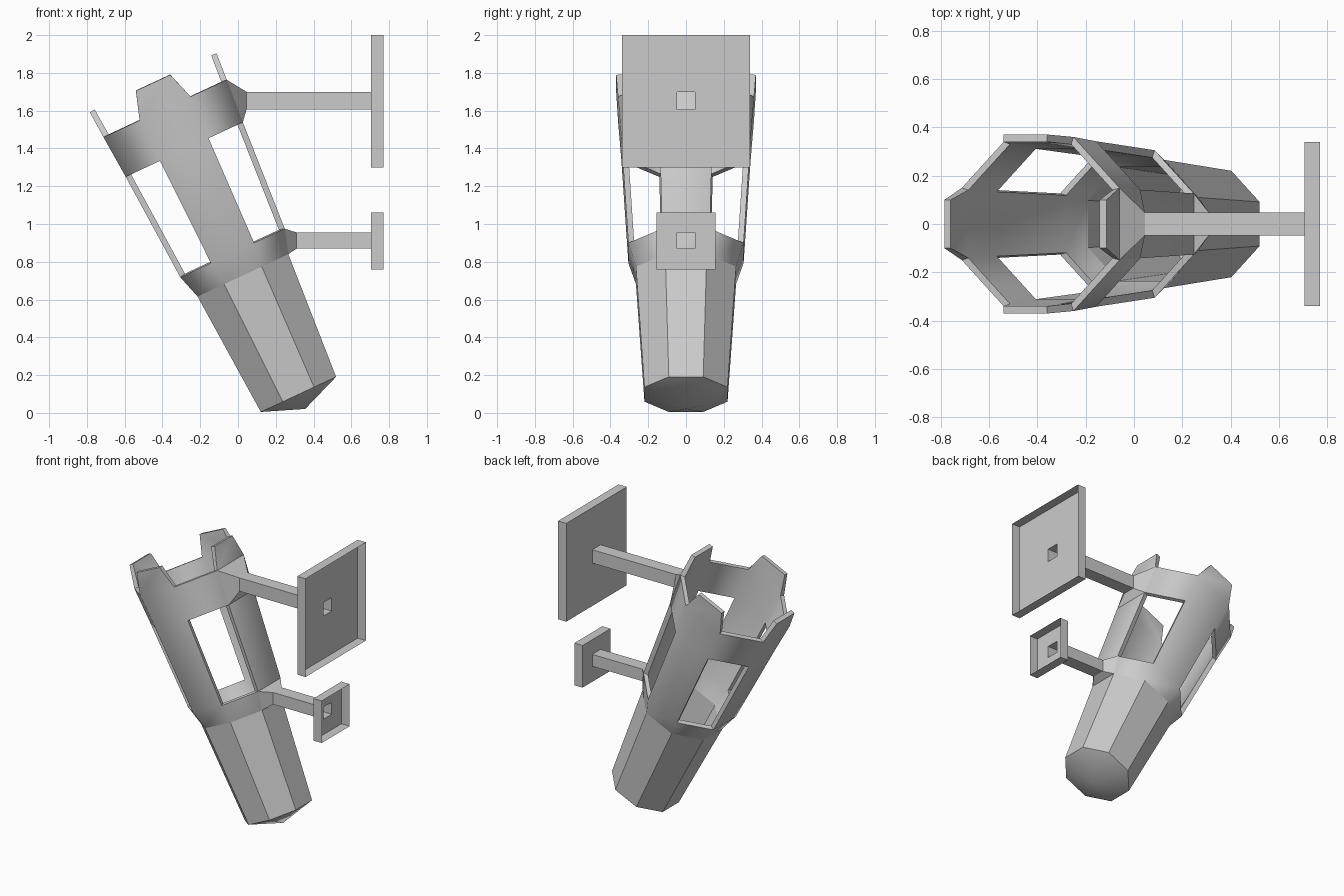
import bpy, bmesh
from math import radians, cos, sin, tan, pi
from mathutils import Matrix, Vector

if "Cube" in bpy.data.objects:
    bpy.data.objects.remove(bpy.data.objects["Cube"])

TILT = Matrix.Translation((0.32, 0, 0.098)) @ Matrix.Rotation(radians(-25), 4, 'Y')


def finish(bm, name):
    mesh = bpy.data.meshes.new(name)
    bm.to_mesh(mesh)
    bm.free()
    obj = bpy.data.objects.new(name, mesh)
    bpy.context.collection.objects.link(obj)
    return obj


def ring(bm, apothem, height):
    r = apothem / cos(pi / 8)
    return [bm.verts.new((r * cos(pi / 8 + k * pi / 4), r * sin(pi / 8 + k * pi / 4), height))
            for k in range(8)]


def bridge(bm, low, high, keep=lambda k: True, smooth=False):
    n = len(low)
    for k in range(n):
        if keep(k):
            f = bm.faces.new((low[k], low[(k + 1) % n], high[(k + 1) % n], high[k]))
            f.smooth = smooth


# Tilted octagonal cup: flat lower body, smooth windowed upper cage
bm = bmesh.new()
base, neck, sill, lintel, rim = [ring(bm, a, h) for a, h in
    ((0.22, 0), (0.265, 0.695), (0.305, 0.826), (0.342, 1.43), (0.36, 1.67))]
bridge(bm, base, neck)
bridge(bm, neck, sill, smooth=True)
bridge(bm, sill, lintel, keep=lambda k: k % 2 == 1, smooth=True)
bridge(bm, lintel, rim, smooth=True)

# Shallow pointed underside
apex = bm.verts.new((0, 0, -0.085))
for k in range(8):
    bm.faces.new((base[(k + 1) % 8], base[k], apex)).smooth = True

# Tapered tabs above the four straight sides
for k in (1, 3, 5, 7):
    mid = (k + 1) * pi / 4
    out = Vector((cos(mid), sin(mid), 0))
    side = Vector((-sin(mid), cos(mid), 0))
    top = [bm.verts.new(out * 0.37 + side * w + Vector((0, 0, 1.82))) for w in (0.1, -0.1)]
    bm.faces.new((rim[k], rim[(k + 1) % 8], top[0], top[1])).smooth = True

bm.transform(TILT)
cup = finish(bm, "torch_cup")
wall = cup.modifiers.new("wall", 'SOLIDIFY')
wall.thickness = 0.03
wall.offset = -1
wall.use_even_offset = True
split = cup.modifiers.new("crisp_edges", 'EDGE_SPLIT')
split.split_angle = radians(50)


def square(bm, x, hy, z0, z1):
    return [bm.verts.new((x, y, z)) for y, z in ((-hy, z0), (hy, z0), (hy, z1), (-hy, z1))]


def wall_bracket(name, low, high, arm_x, arm_z, plate_hy, plate_z):
    """Flared foot on the cup, hollow square arm, open-backed wall plate."""
    bm = bmesh.new()
    foot = []
    for (a, h), signs in ((low, (-1, 1)), (high, (1, -1))):
        for s in signs:
            foot.append(bm.verts.new(TILT @ Vector((a, s * a * tan(pi / 8), h))))
    loops = [foot,
             square(bm, arm_x, 0.047, *arm_z),
             square(bm, 0.705, 0.047, *arm_z),
             square(bm, 0.705, plate_hy, *plate_z),
             square(bm, 0.77, plate_hy, *plate_z)]
    for a, b in zip(loops, loops[1:]):
        bridge(bm, a, b)
    return finish(bm, name)


# Upper and lower wall mounts
wall_bracket("upper_wall_mount", (0.342, 1.43), (0.36, 1.67), 0.045, (1.605, 1.70), 0.34, (1.30, 2.0))
wall_bracket("lower_wall_mount", (0.265, 0.695), (0.305, 0.826), 0.31, (0.87, 0.955), 0.157, (0.76, 1.06))
